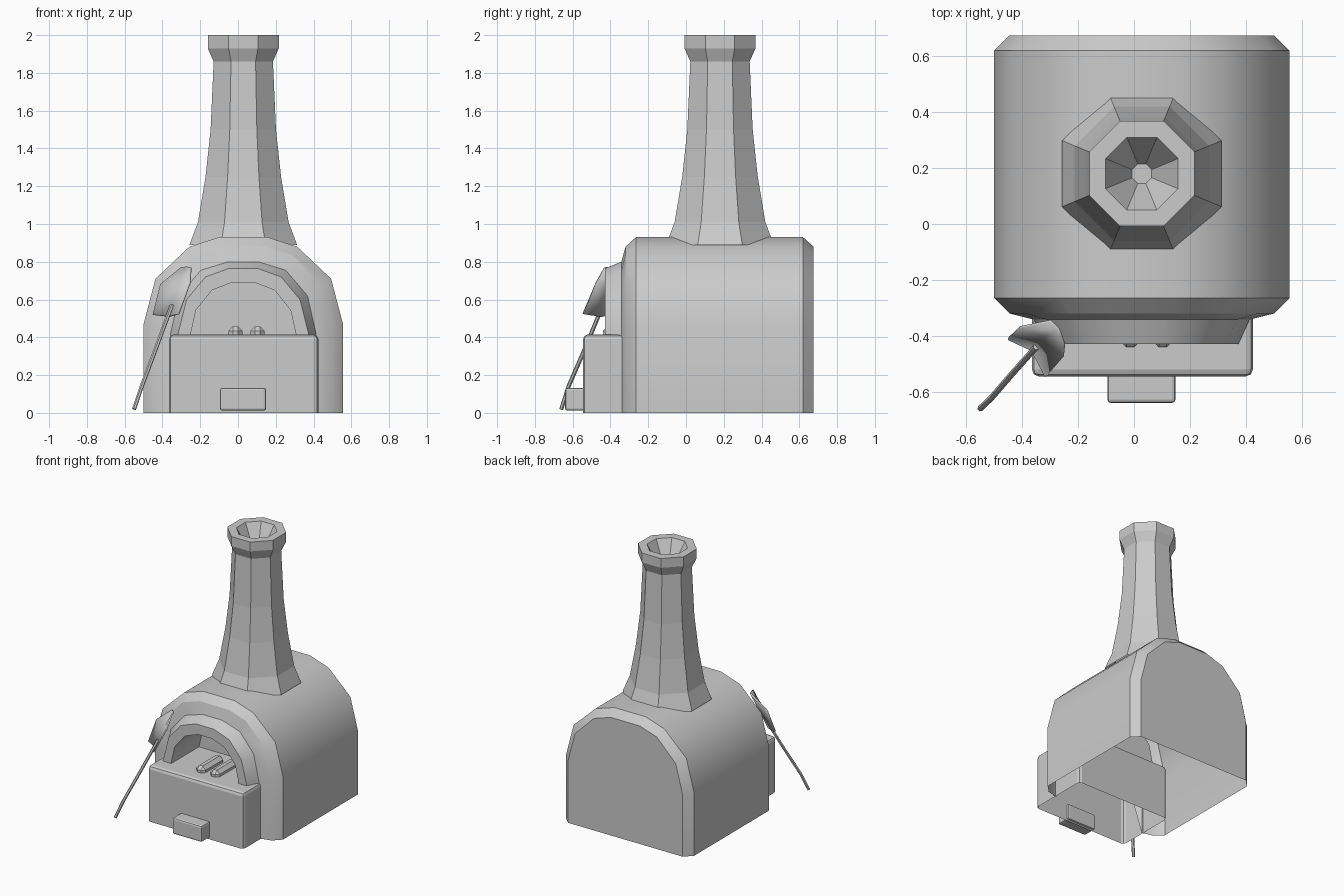
import bpy, bmesh, math
from mathutils import Vector

if "Cube" in bpy.data.objects:
    bpy.data.objects.remove(bpy.data.objects["Cube"])

CX = 0.028  # symmetry plane of the oven


def make(name, verts, faces, smooth=None):
    me = bpy.data.meshes.new(name)
    me.from_pydata(verts, [], faces)
    bm = bmesh.new()
    bm.from_mesh(me)
    bmesh.ops.recalc_face_normals(bm, faces=bm.faces)
    bm.to_mesh(me)
    bm.free()
    ob = bpy.data.objects.new(name, me)
    bpy.context.collection.objects.link(ob)
    if smooth:
        bpy.ops.object.select_all(action='DESELECT')
        ob.select_set(True)
        bpy.context.view_layer.objects.active = ob
        bpy.ops.object.shade_smooth_by_angle(angle=math.radians(smooth))
    return ob


def loft(name, rings, closed, caps, smooth=None):
    n = len(rings[0])
    verts = [p for r in rings for p in r]
    faces = []
    for i in range(len(rings) - 1):
        for j in range(n if closed else n - 1):
            k = (j + 1) % n
            faces.append((i*n + j, i*n + k, (i+1)*n + k, (i+1)*n + j))
    last = (len(rings) - 1) * n
    if caps[0]:
        faces.append(tuple(range(n)))
    if caps[1]:
        faces.append(tuple(range(last, last + n)))
    return make(name, verts, faces, smooth)


def arch(half, y, foot=0):
    """Mirrored arch outline at depth y, open at the foot."""
    pts = [(half[0][0], foot)] + half
    return [(CX + x, y, z) for x, z in pts] + [(CX - x, y, z) for x, z in reversed(pts)]


def box(name, lo, hi, bevel, seg=2, open_bottom=False):
    bm = bmesh.new()
    bmesh.ops.create_cube(bm, size=1)
    for v in bm.verts:
        v.co = [(l + h)/2 + c*(h - l) for l, h, c in zip(lo, hi, v.co)]
    if open_bottom:
        low = [f for f in bm.faces if f.normal.z < -0.9]
        bmesh.ops.delete(bm, geom=low, context='FACES_ONLY')
    edges = [e for e in bm.edges if not e.is_boundary]
    bmesh.ops.bevel(bm, geom=edges, offset=bevel, segments=seg, profile=0.5, affect='EDGES')
    me = bpy.data.meshes.new(name)
    bm.to_mesh(me)
    bm.free()
    ob = bpy.data.objects.new(name, me)
    bpy.context.collection.objects.link(ob)
    return ob


# Domed oven shell, running from the back wall to the recessed mouth
full = [(.528, .47), (.465, .71), (.285, .88), (.13, .93)]
inset = [(.473, .46), (.415, .68), (.26, .835), (.12, .88)]
collar = [(.385, .42), (.34, .62), (.225, .755), (.08, .80)]
lip = [(.345, .42), (.30, .60), (.20, .72), (.075, .765)]
mouth = [(.278, .42), (.25, .545), (.165, .65), (.06, .69)]
loft("oven_shell", [
    arch(inset, .675), arch(full, .62), arch(full, -.265), arch(inset, -.32),
    arch(collar, -.342), arch(lip, -.43, .38), arch(mouth, -.43, .38), arch(mouth, -.10, .38),
], False, (True, True), 32)

# Hearth block and small ash drawer
box("hearth", (-.365, -.545, 0), (.425, -.08, .415), .025, 2, True)
box("ash_drawer", (-.095, -.64, .012), (.148, -.53, .132), .012)

# Logs on the hearth
for i, x in enumerate((-.013, .103)):
    box(f"log_{i + 1}", (x - .038, -.44, .39), (x + .038, -.19, .458), .024, 1)

# Octagonal flared chimney with a funnel opening
profile = [(.285, .89), (.24, 1.01), (.20, 1.25), (.173, 1.5), (.157, 1.86),
           (.188, 1.93), (.188, 2.0), (.13, 2.0), (.035, 1.82)]


def octagon(apothem, z):
    r = apothem / math.cos(math.pi/8)
    return [(CX + r*math.cos(a), .18 + r*math.sin(a), z)
            for a in (math.pi/8 + k*math.pi/4 for k in range(8))]


loft("chimney", [octagon(r, z) for r, z in profile], True, (False, True))

# Curved shovel blade leaning on the oven
blade = loft("shovel_blade", [
    [(-.45, -.41, .52), (-.365, -.45, .51), (-.315, -.545, .525)],
    [(-.41, -.37, .68), (-.32, -.40, .66), (-.255, -.475, .69)],
    [(-.30, -.347, .77), (-.27, -.375, .772), (-.25, -.43, .77)],
], False, (False, False), 40)
mod = blade.modifiers.new("thickness", 'SOLIDIFY')
mod.thickness = .01
mod.offset = 0

# Slightly bent shovel handle
path = [Vector(p) for p in ((-.55, -.66, .02), (-.51, -.622, .14),
                            (-.435, -.535, .34), (-.35, -.44, .57))]
rings = []
for i, p in enumerate(path):
    d = (path[min(i + 1, 3)] - path[max(i - 1, 0)]).normalized()
    u = d.cross(Vector((0, 0, 1))).normalized()
    w = d.cross(u)
    rings.append([tuple(p + .011*(u*math.cos(k*math.pi/3) + w*math.sin(k*math.pi/3)))
                  for k in range(6)])
loft("shovel_handle", rings, True, (True, True))
